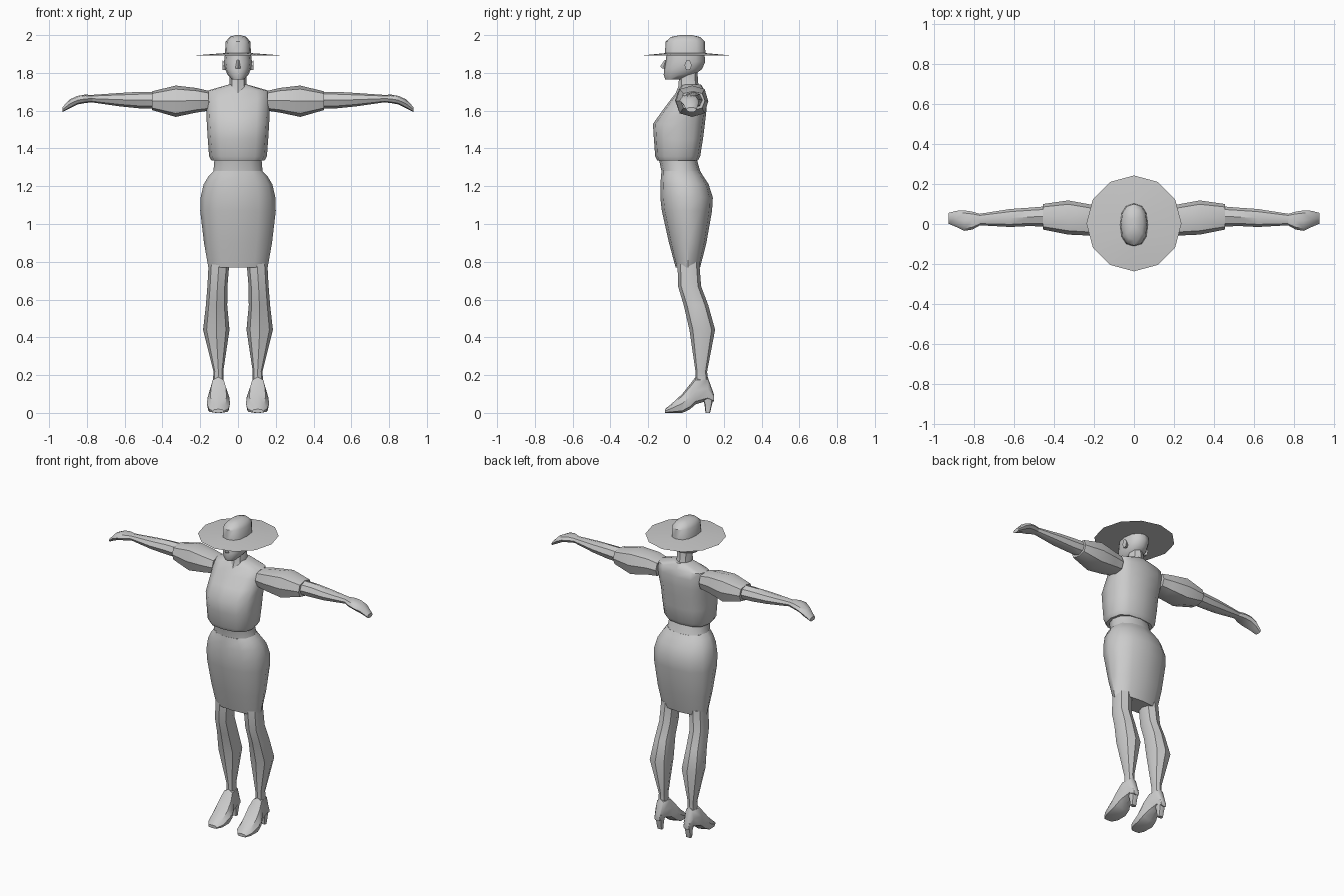
import bpy, bmesh
from math import sin, cos, pi, radians


def finish(name, bm, mirror=False, angle=40):
    bmesh.ops.recalc_face_normals(bm, faces=bm.faces)
    me = bpy.data.meshes.new(name)
    bm.to_mesh(me)
    bm.free()
    ob = bpy.data.objects.new(name, me)
    bpy.context.collection.objects.link(ob)
    bpy.ops.object.select_all(action='DESELECT')
    ob.select_set(True)
    bpy.context.view_layer.objects.active = ob
    bpy.ops.object.shade_smooth_by_angle(angle=radians(angle))
    if mirror:
        m = ob.modifiers.new("Mirror", 'MIRROR')
        m.use_clip = False
        m.use_mirror_merge = False
    return ob


def loft(name, rings, axis='z', n=8, power=2.0, taper=0.0, mirror=False, angle=40):
    """Skin cross-sections; ring = (position on axis, a min, a max, b min, b max)."""
    bm = bmesh.new()
    loops = []
    for t, a0, a1, b0, b1 in rings:
        loop = []
        for i in range(n):
            c, s = cos(2 * pi * i / n), sin(2 * pi * i / n)
            c = (1 if c > 0 else -1) * abs(c) ** (2 / power)
            s = (1 if s > 0 else -1) * abs(s) ** (2 / power)
            a = (a0 + a1) / 2 + (a1 - a0) / 2 * c * (1 - taper * s)
            b = (b0 + b1) / 2 + (b1 - b0) / 2 * s
            co = {'z': (a, b, t), 'x': (t, a, b), 'y': (a, t, b)}[axis]
            loop.append(bm.verts.new(co))
        loops.append(loop)
    for lo, hi in zip(loops, loops[1:]):
        for i in range(n):
            j = (i + 1) % n
            bm.faces.new((lo[i], lo[j], hi[j], hi[i]))
    bm.faces.new(loops[0])
    bm.faces.new(loops[-1])
    return finish(name, bm, mirror, angle)


def body(name, rings, **kw):
    """Upright centred loft; ring = (z, half width, front y, back y)."""
    return loft(name, [(z, -w, w, f, b) for z, w, f, b in rings], **kw)


# Head, neck and nose
body("head", [(1.765, .032, -.11, -.02), (1.79, .055, -.118, .045), (1.82, .068, -.116, .085),
              (1.86, .074, -.108, .102), (1.92, .066, -.10, .095)], n=12, power=2.2, angle=50)
body("neck", [(1.68, .06, -.06, .085), (1.73, .046, -.04, .066), (1.81, .044, -.035, .06)], n=8)
body("nose", [(1.822, .014, -.125, -.10), (1.835, .012, -.136, -.10), (1.868, .006, -.114, -.10)], n=4)
loft("ear", [(.06, -.005, .02, 1.815, 1.85), (.082, -.008, .03, 1.81, 1.87)], axis='x', n=6, mirror=True)

# Hat
body("hat_crown", [(1.895, .07, -.112, .103), (1.965, .065, -.108, .10), (1.99, .045, -.08, .075),
                   (2.0, .015, -.03, .03)], n=12, power=2.4)
body("hat_brim", [(1.892, .238, -.237, .243), (1.904, .08, -.115, .11)], n=12, angle=60)

# Blouse with bust, open shoulders and cropped hem
body("blouse", [(1.335, .14, -.152, .062), (1.358, .153, -.163, .075), (1.45, .16, -.17, .09),
                (1.53, .165, -.175, .10), (1.60, .168, -.125, .108), (1.66, .17, -.08, .108),
                (1.705, .165, -.045, .10), (1.738, .05, -.02, .08)], n=12, power=2.7, angle=45)

# Waist, skirt
body("waist", [(1.22, .16, -.13, .10), (1.28, .13, -.13, .075), (1.35, .124, -.145, .055)], n=12, power=2.2)
body("skirt", [(.77, .157, -.055, .075), (.90, .18, -.09, .108), (1.07, .20, -.128, .138),
               (1.14, .198, -.136, .142), (1.21, .182, -.136, .12), (1.255, .155, -.132, .09),
               (1.28, .13, -.13, .075)], n=12, power=2.3)

# Legs
loft("leg", [(.17, .078, .132, .05, .115), (.22, .078, .13, .05, .112), (.44, .045, .185, .018, .154),
             (.57, .057, .17, -.012, .118), (.67, .056, .162, -.042, .08), (.80, .045, .155, -.045, .07)],
     n=8, power=2.2, mirror=True)

# High-heeled shoes
loft("shoe", [(-.112, .075, .135, 0, .02), (-.08, .05, .155, 0, .045), (-.02, .042, .165, 0, .10),
              (.02, .046, .16, .018, .15), (.05, .062, .147, .045, .19), (.115, .072, .137, .065, .19),
              (.147, .085, .124, .06, .10)], axis='y', n=8, power=2.8, taper=.15, mirror=True)
loft("shoe_heel", [(0, .085, .122, .103, .127), (.045, .083, .124, .098, .138), (.10, .075, .132, .08, .147)],
     n=8, power=3, mirror=True)

# Puffed sleeves
loft("sleeve", [(.155, -.045, .09, 1.60, 1.705), (.22, -.058, .098, 1.59, 1.72),
                (.33, -.053, .118, 1.567, 1.733), (.455, -.028, .10, 1.603, 1.702)],
     axis='x', n=8, power=2.7, mirror=True, angle=35)

# Forearm and drooping hand
loft("arm", [(.42, -.015, .09, 1.612, 1.70), (.52, -.01, .082, 1.612, 1.70), (.62, -.015, .075, 1.622, 1.694),
             (.78, -.006, .05, 1.645, 1.683)], axis='x', n=8, mirror=True)
loft("hand", [(.77, -.006, .05, 1.645, 1.683), (.81, -.028, .062, 1.640, 1.685),
              (.85, -.034, .068, 1.633, 1.678), (.89, -.015, .066, 1.612, 1.66),
              (.93, .002, .055, 1.592, 1.618)], axis='x', n=8, power=2.3, mirror=True)
